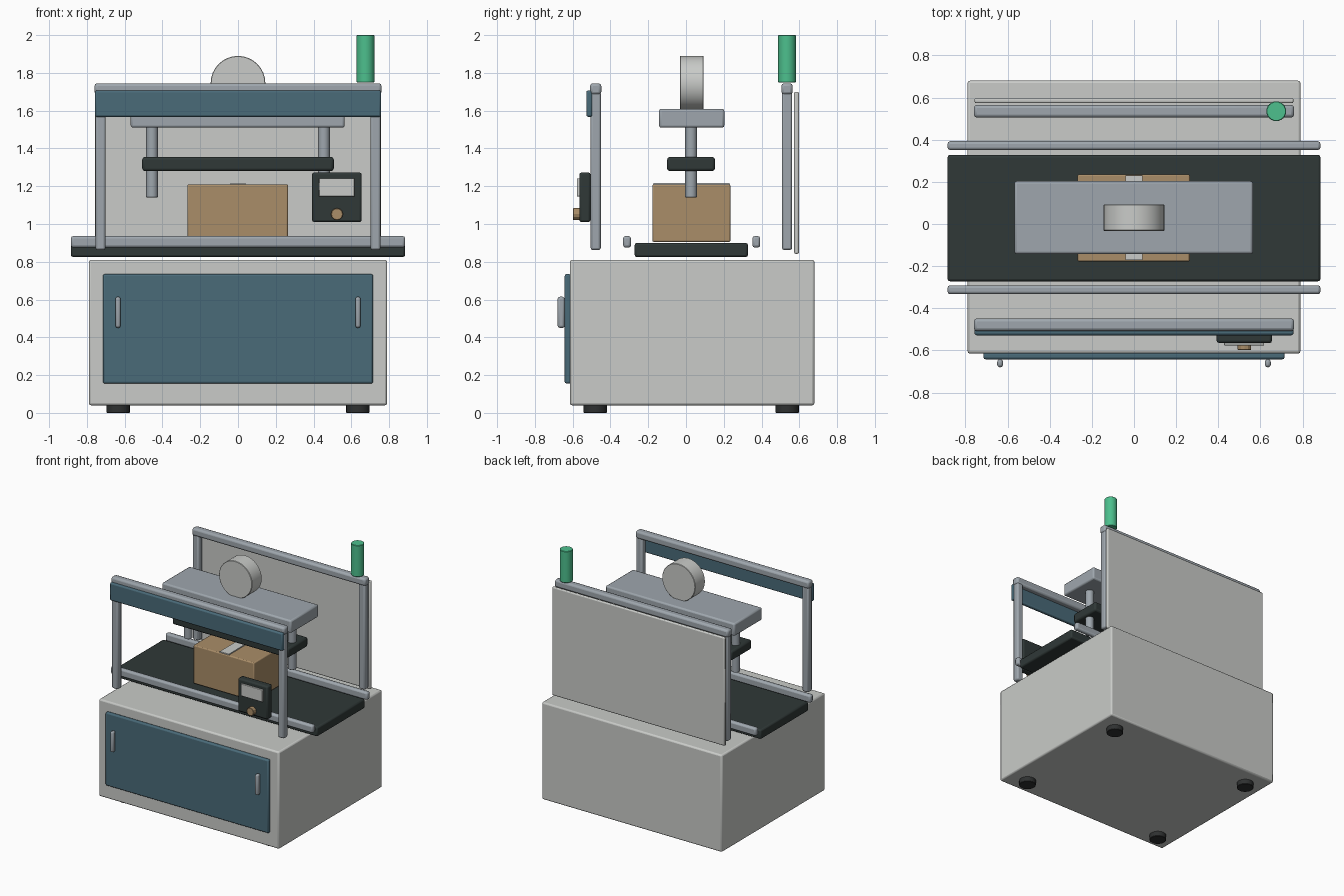
import bpy
from math import pi

cube = bpy.data.objects.get("Cube")
if cube:
    bpy.data.objects.remove(cube, do_unlink=True)


def material(name, r, g, b):
    m = bpy.data.materials.new(name)
    m.use_nodes = True
    color = [(c / 255) ** 2.2 for c in (r, g, b)] + [1]
    m.diffuse_color = color
    m.node_tree.nodes["Principled BSDF"].inputs["Base Color"].default_value = color
    return m


light_grey = material("light grey paint", 200, 202, 199)
steel = material("brushed steel", 157, 165, 172)
charcoal = material("charcoal rubber", 51, 59, 58)
black = material("black feet", 50, 52, 52)
blue = material("slate blue paint", 75, 106, 120)
tan = material("cardboard tan", 168, 140, 104)
green = material("signal green", 78, 190, 140)


def finish(name, mat, bevel, segments=2):
    ob = bpy.context.object
    ob.name = name
    ob.data.materials.append(mat)
    if bevel:
        mod = ob.modifiers.new("soft edges", "BEVEL")
        mod.width = bevel
        mod.segments = segments
        mod.limit_method = "ANGLE"
    bpy.ops.object.shade_smooth_by_angle(angle=pi / 7)
    return ob


def box(name, mat, x, y, z, bevel=0.01):
    """Box from (low, high) extents on each axis."""
    spans = (x, y, z)
    bpy.ops.mesh.primitive_cube_add(size=1, location=[(a + b) / 2 for a, b in spans])
    bpy.context.object.scale = [b - a for a, b in spans]
    bpy.ops.object.transform_apply(location=False, rotation=False, scale=True)
    return finish(name, mat, bevel)


def cylinder(name, mat, center, radius, depth, along_y=False, sides=24, bevel=0.003):
    bpy.ops.mesh.primitive_cylinder_add(vertices=sides, radius=radius, depth=depth,
                                        location=center,
                                        rotation=(pi / 2 if along_y else 0, 0, 0))
    return finish(name, mat, bevel, 1)


def around(c, half):
    return (c - half, c + half)


sides = (("right", -1), ("left", 1))

# Cabinet, feet and door
box("cabinet", light_grey, (-.79, .79), (-.615, .68), (.04, .81), .012)
box("cabinet_door", blue, (-.715, .715), (-.642, -.61), (.155, .735))
for side, s in sides:
    box(f"door_handle_{side}", steel, around(s * .635, .014), (-.68, -.642), (.45, .615), .012)
    for end, y in (("front", -.48), ("back", .535)):
        cylinder(f"foot_{end}_{side}", black, (s * .635, y, .022), .062, .044)

# Conveyor belt with its guide rails
box("conveyor_belt", charcoal, (-.885, .885), (-.272, .328), (.825, .9), .012)
for end, y in (("front", -.312), ("back", .372)):
    box(f"guide_rail_{end}", steel, (-.885, .885), around(y, .021), (.875, .936), .013)

# Front and back frames
for end, y in (("front", -.478), ("back", .535)):
    box(f"frame_beam_{end}", steel, (-.76, .76), around(y, .03), (1.685, 1.745), .015)
    for side, s in sides:
        box(f"frame_post_{end}_{side}", steel, around(s * .728, .027), around(y, .027),
            (.862, 1.7), .012)
box("front_fascia", blue, (-.757, .757), (-.528, -.495), (1.567, 1.707))
box("back_guard", light_grey, (-.757, .757), (.573, .598), (.842, 1.7), .008)

# Press head with drive wheel, guide rods and pressing plate
box("press_head", steel, (-.568, .565), (-.143, .203), (1.51, 1.61), .012)
cylinder("drive_wheel", light_grey, (0, .03, 1.745), .145, .125, True, 32)
box("pressing_plate", charcoal, (-.507, .507), (-.1, .153), (1.28, 1.355), .014)
for side, s in sides:
    cylinder(f"guide_rod_{side}", steel, (s * .455, .027, 1.33), .031, .38)

# Carton with a strip of tape
box("carton", tan, (-.268, .265), (-.178, .235), (.905, 1.21), .008)
box("carton_tape", light_grey, (-.04, .04), (-.172, .229), (1.209, 1.218), 0)

# Control panel
box("control_panel", charcoal, (.392, .655), (-.565, -.505), (1.01, 1.273), .012)
box("control_screen", light_grey, (.428, .617), (-.577, -.56), (1.145, 1.242), .004)
cylinder("control_knob", tan, (.524, -.58, 1.052), .032, .036, True, 12)

# Signal beacon
cylinder("signal_beacon", green, (.675, .535, 1.875), .047, .25)
